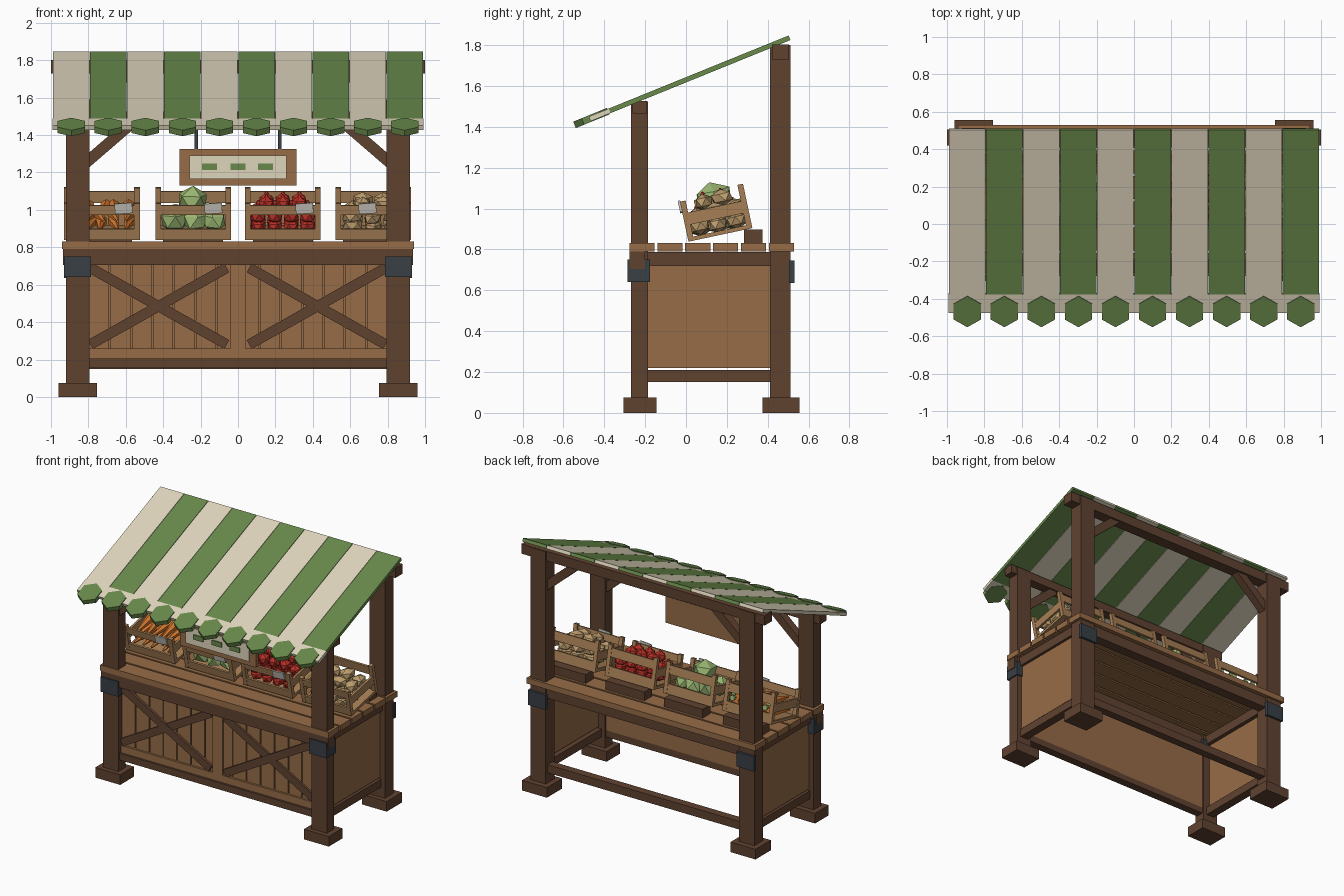
import bpy, bmesh, random
from math import radians, atan2, pi
from mathutils import Matrix, Vector

if "Cube" in bpy.data.objects:
    bpy.data.objects.remove(bpy.data.objects["Cube"])

random.seed(4)
I = Matrix.Identity(4)


def mat(name, r, g, b):
    m = bpy.data.materials.new(name)
    m.diffuse_color = (r, g, b, 1)
    m.use_nodes = True
    m.node_tree.nodes["Principled BSDF"].inputs["Base Color"].default_value = m.diffuse_color
    return m


DARK = mat("dark_wood", .117, .054, .03)
WOOD = mat("light_wood", .305, .15, .061)
CRATE = mat("crate_wood", .38, .21, .09)
GREEN = mat("green_cloth", .14, .25, .07)
CREAM = mat("cream_cloth", .73, .66, .5)
IRON = mat("iron", .04, .05, .06)
TAG = mat("tag", .55, .54, .48)
RED = mat("tomato", .5, .03, .02)
ORANGE = mat("carrot", .7, .2, .03)
LEAF = mat("cabbage", .33, .48, .17)
TAN = mat("potato", .5, .33, .15)


def finish(name, bm, m):
    me = bpy.data.meshes.new(name)
    bm.to_mesh(me)
    bm.free()
    me.materials.append(m)
    ob = bpy.data.objects.new(name, me)
    bpy.context.collection.objects.link(ob)
    return ob


def box(name, x, y, z, m, M=I):
    """Box from (min, max) ranges, then transformed by M."""
    bm = bmesh.new()
    c = Vector([(a + b) / 2 for a, b in (x, y, z)])
    s = [b - a for a, b in (x, y, z)]
    bmesh.ops.create_cube(bm, size=1, matrix=M @ Matrix.Translation(c) @ Matrix.Diagonal((*s, 1)))
    return finish(name, bm, m)


def bar(name, p, q, w, y, m):
    """Diagonal timber in the xz plane."""
    d = Vector((q[0] - p[0], 0, q[1] - p[1]))
    M = Matrix.Translation((p[0], 0, p[1])) @ Matrix.Rotation(-atan2(d.z, d.x), 4, 'Y')
    return box(name, (0, d.length), y, (-w / 2, w / 2), m, M)


def blob(name, M, p, r, scale, m, sub=1, jitter=.1):
    """Faceted lump used for round produce."""
    bm = bmesh.new()
    bmesh.ops.create_icosphere(bm, subdivisions=sub, radius=r)
    for v in bm.verts:
        v.co *= 1 + random.uniform(-jitter, jitter)
    spin = Matrix.Rotation(random.uniform(0, 6), 4, 'Z')
    bm.transform(M @ Matrix.Translation(p) @ spin @ Matrix.Diagonal((*scale, 1)))
    return finish(name, bm, m)


def cone(name, M, r1, r2, h, n, m):
    bm = bmesh.new()
    bmesh.ops.create_cone(bm, cap_ends=True, segments=n, radius1=r1, radius2=r2, depth=h, matrix=M)
    return finish(name, bm, m)


def mx(s, a, b):
    return (a, b) if s > 0 else (-b, -a)


# Posts, feet, straps, braces and side walls
for s in (-1, 1):
    px = mx(s, .795, .92)
    box("front_post", px, (-.27, -.185), (0, 1.525), DARK)
    box("back_post", px, (.41, .512), (0, 1.8), DARK)
    box("front_foot", mx(s, .755, .96), (-.305, -.145), (0, .075), DARK)
    box("back_foot", mx(s, .755, .96), (.375, .555), (0, .075), DARK)
    box("front_strap", mx(s, .785, .93), (-.287, -.175), (.64, .75), IRON)
    box("back_strap", mx(s, .785, .93), (.505, .53), (.635, .745), IRON)
    bar("front_brace", (s * .85, 1.22), (s * .56, 1.47), .06, (-.255, -.2), DARK)
    bar("back_brace", (s * .85, 1.5), (s * .56, 1.75), .06, (.43, .49), DARK)
    box("side_panel", mx(s, .85, .88), (-.19, .415), (.22, .73), WOOD)
    box("side_top_rail", mx(s, .82, .9), (-.19, .415), (.72, .788), DARK)
    box("side_bottom_rail", mx(s, .825, .89), (-.19, .415), (.15, .21), DARK)

# Long rails and roof beams
box("front_rail", (-.935, .935), (-.276, -.2), (.705, .79), DARK)
box("back_rail", (-.82, .82), (.425, .5), (.71, .788), DARK)
box("front_bottom_rail", (-.82, .82), (-.255, -.195), (.155, .205), DARK)
box("back_bottom_rail", (-.82, .82), (.43, .49), (.15, .21), DARK)
box("front_roof_beam", (-.97, .97), (-.263, -.19), (1.465, 1.527), DARK)
box("back_roof_beam", (-1, 1), (.42, .505), (1.73, 1.802), DARK)

# Counter planks
for i in range(6):
    y = -.277 + i * .1365
    box("counter_plank", (-.94, .94), (y, y + .123), (.79, .832), WOOD)

# Front panel: backing, vertical boards, frame and cross braces
box("front_panel", (-.8, .8), (-.21, -.195), (.2, .71), WOOD)
for i in range(14):
    x = -.8 + i * 1.6 / 14
    box("front_board", (x + .004, x + 1.6 / 14 - .004), (-.225, -.208), (.25, .71), WOOD)
box("front_lower_frame", (-.8, .8), (-.24, -.2), (.2, .258), WOOD)
box("front_centre_stile", (-.04, .04), (-.24, -.2), (.258, .71), WOOD)
for s in (-1, 1):
    bar("cross_brace", (s * .06, .28), (s * .79, .69), .055, (-.245, -.22), DARK)
    bar("cross_brace", (s * .06, .69), (s * .79, .28), .055, (-.241, -.22), DARK)

# Sloped striped awning with hexagonal scallops
A = Matrix.Translation((0, .502, 1.847)) @ Matrix.Rotation(radians(22.1), 4, 'X')
for i in range(10):
    x = -.891 + i * .198
    box("awning_stripe", (x - .0975, x + .0975), (-.95, 0), (-.024, 0), GREEN if i % 2 else CREAM, A)
    hexm = A @ Matrix.Translation((x, -1.046, -.011)) @ Matrix.Diagonal((.95, 1, 1, 1))
    cone("awning_scallop", hexm, .089, .089, .034, 6, GREEN)
box("awning_edge", (-.992, .992), (-1.055, -.95), (-.024, 0), CREAM, A)

# Hanging sign
box("sign_board", (-.312, .312), (-.235, -.205), (1.13, 1.325), WOOD)
box("sign_face", (-.26, .26), (-.245, -.23), (1.165, 1.29), CREAM)
for x in (-.152, 0, .148):
    box("sign_mark", (x - .04, x + .04), (-.253, -.24), (1.212, 1.247), GREEN)
for x in (-.223, .223):
    box("sign_hanger", (x - .009, x + .009), (-.23, -.212), (1.32, 1.47), IRON)


# Tilted slatted crates
def crate(cx, tag_x):
    M = Matrix.Translation((cx, .012, .838)) @ Matrix.Rotation(radians(12), 4, 'X')
    box("crate_riser", (cx - .16, cx + .16), (.285, .375), (.83, .897), DARK)
    box("crate_floor", (-.19, .19), (.01, .31), (0, .016), CRATE, M)
    for s in (-1, 1):
        box("crate_front_post", mx(s, .172, .202), (0, .028), (0, .2), CRATE, M)
        box("crate_back_post", mx(s, .172, .202), (.292, .32), (0, .222), CRATE, M)
        box("crate_side_slat", mx(s, .183, .2), (.003, .317), (.08, .14), CRATE, M)
        box("crate_side_base", mx(s, .183, .2), (.003, .317), (0, .02), CRATE, M)
    for z0, z1 in ((0, .06), (.138, .19)):
        box("crate_front_slat", (-.19, .19), (.002, .016), (z0, z1), CRATE, M)
        box("crate_back_slat", (-.19, .19), (.304, .318), (z0, z1 + .012), CRATE, M)
    T = M @ Matrix.Translation((tag_x, -.004, .175)) @ Matrix.Rotation(radians(-4), 4, 'Y')
    box("price_tag", (-.047, .047), (-.006, .006), (-.028, .028), TAG, T)
    return M


# Carrots
M = crate(-.727, .115)
for row, z in enumerate((.05, .095, .135)):
    for i in range(5):
        p = Matrix.Translation((-.13 + i * .065 + random.uniform(-.01, .01), .15, z))
        R = M @ p @ Matrix.Rotation(radians(random.uniform(-10, 10)), 4, 'Z') @ Matrix.Rotation(pi / 2, 4, 'X')
        cone("carrot", R, .034, .008, .22, 6, ORANGE)
        cone("carrot_leaf", R @ Matrix.Translation((0, 0, -.125)), .022, .008, .04, 5, LEAF)

# Cabbages
M = crate(-.24, .108)
for x, y, z, r in ((-.105, .09, .09, .075), (.01, .085, .09, .07), (.11, .09, .09, .07),
                   (-.095, .22, .09, .075), (.02, .225, .09, .07), (.11, .22, .09, .07), (0, .16, .18, .088)):
    blob("cabbage", M, (x, y, z), r, (1.05, 1.05, .95), LEAF, 1, .13)

# Tomatoes
M = crate(.24, .115)
for z, nx, ny in ((.06, 4, 3), (.115, 4, 3), (.175, 3, 2)):
    for i in range(nx):
        for j in range(ny):
            p = ((i - (nx - 1) / 2) * .088, .16 + (j - (ny - 1) / 2) * .09, z)
            blob("tomato", M, p, .045, (1, 1, .9), RED, 1, .03)
            cone("tomato_stalk", M @ Matrix.Translation((p[0], p[1], z + .043)), .014, .004, .014, 5, RED)

# Potatoes
M = crate(.722, -.03)
for z, nx, ny in ((.06, 3, 3), (.115, 3, 3), (.17, 2, 2)):
    for i in range(nx):
        for j in range(ny):
            p = ((i - (nx - 1) / 2) * .108, .16 + (j - (ny - 1) / 2) * .09, z + random.uniform(-.01, .01))
            blob("potato", M, p, .05, (1.2, .95, .85), TAN, 1, .08)
